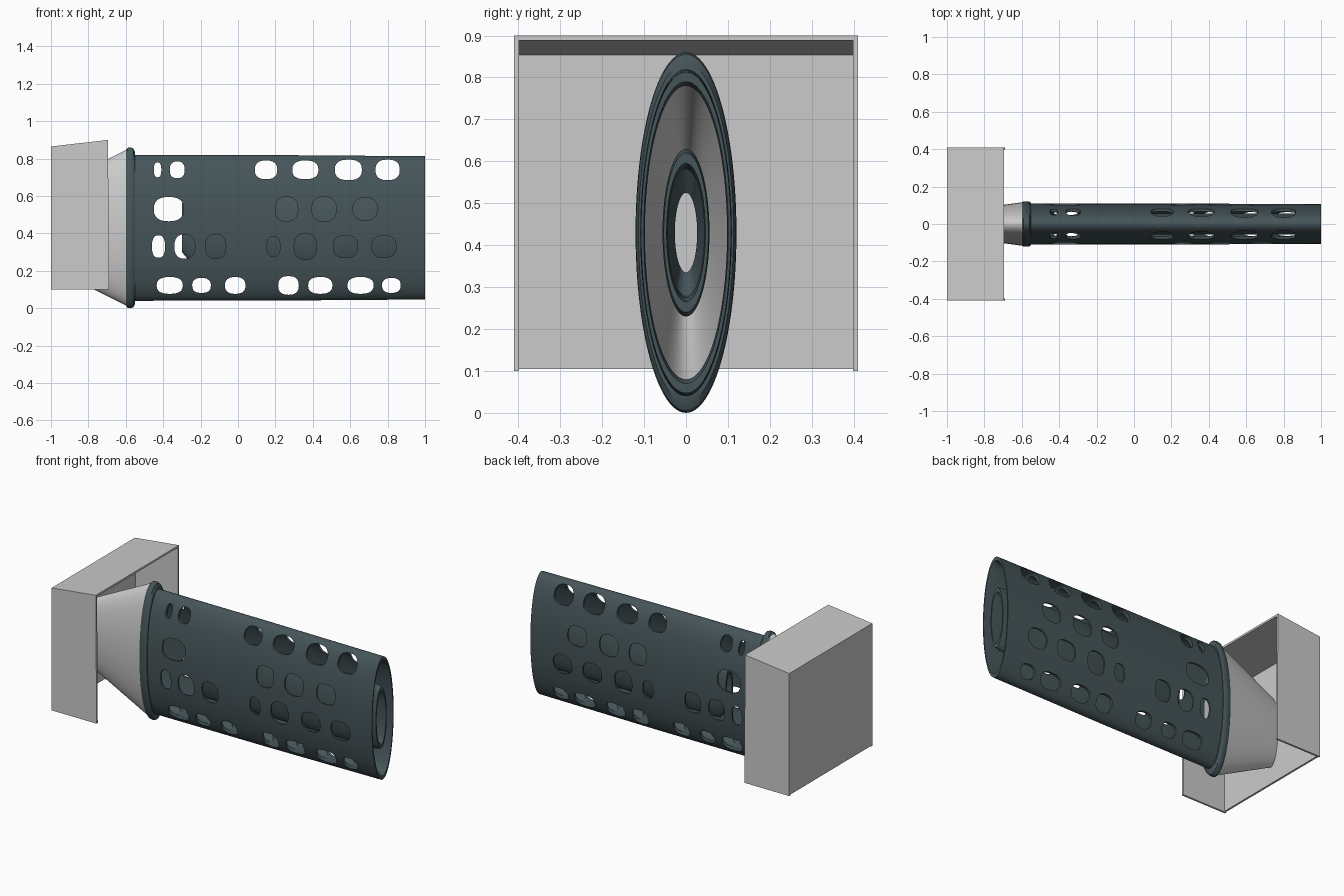
import bpy, bmesh, math

if "Cube" in bpy.data.objects:
    bpy.data.objects.remove(bpy.data.objects["Cube"])

CZ = 0.43       # height of the tube axis
SQUASH = 0.28   # width / height of the flattened sections


def material(name, col):
    m = bpy.data.materials.new(name)
    m.diffuse_color = (*col, 1)
    m.use_nodes = True
    m.node_tree.nodes["Principled BSDF"].inputs["Base Color"].default_value = m.diffuse_color
    return m


def finish(bm, name, mat=None, smooth=True):
    bmesh.ops.recalc_face_normals(bm, faces=bm.faces)
    me = bpy.data.meshes.new(name)
    bm.to_mesh(me)
    bm.free()
    ob = bpy.data.objects.new(name, me)
    bpy.context.collection.objects.link(ob)
    if mat:
        me.materials.append(mat)
    bpy.ops.object.select_all(action='DESELECT')
    bpy.context.view_layer.objects.active = ob
    ob.select_set(True)
    if smooth:
        bpy.ops.object.shade_smooth_by_angle(angle=math.radians(35))
    return ob


def lathe(name, profile, mat=None, n=96):
    """Spin a closed (x, radius) loop round the x axis, flattened in y."""
    bm = bmesh.new()
    rings = []
    for k in range(n):
        a = 2 * math.pi * k / n
        rings.append([bm.verts.new((x, r * SQUASH * math.cos(a), CZ + r * math.sin(a)))
                      for x, r in profile])
    p = len(profile)
    for k in range(n):
        a, b = rings[k], rings[(k + 1) % n]
        for i in range(p):
            j = (i + 1) % p
            bm.faces.new((a[i], a[j], b[j], b[i]))
    return finish(bm, name, mat)


dark = material("dark_metal", (0.06, 0.09, 0.1))

# Mounting housing: back, top and two sides, open at front and bottom
bm = bmesh.new()
W, T = 0.41, 0.012
xb, xf = -1.0, -0.69


def slab(pts_out, pts_in):
    a = [bm.verts.new(p) for p in pts_out]
    b = [bm.verts.new(p) for p in pts_in]
    bm.faces.new(a)
    bm.faces.new(b[::-1])
    for i in range(4):
        j = (i + 1) % 4
        bm.faces.new((a[i], b[i], b[j], a[j]))


for s in (-1, 1):
    side = [(xb, 0.1), (xf, 0.1), (xf - 0.005, 0.9), (xb, 0.865)]
    slab([(x, s * W, z) for x, z in side], [(x, s * (W - T), z) for x, z in side])
Wi = W - T
slab([(xb, -Wi, 0.865), (xf - 0.005, -Wi, 0.9), (xf - 0.005, Wi, 0.9), (xb, Wi, 0.865)],
     [(xb, -Wi, 0.865 - T), (xf - 0.005, -Wi, 0.9 - T), (xf - 0.005, Wi, 0.9 - T), (xb, Wi, 0.865 - T)])
back = [(-Wi, 0.105), (Wi, 0.105), (Wi, 0.865 - T), (-Wi, 0.865 - T)]
slab([(xb, y, z) for y, z in back], [(xb + T, y, z) for y, z in back])
finish(bm, "housing", smooth=False)

# Tapered neck between housing and tube
lathe("neck", [(-0.99, 0.22), (-0.6, 0.415), (-0.575, 0.425), (-0.575, 0.385), (-0.6, 0.38), (-0.99, 0.19)])

# Rounded collar ring
lathe("collar", [(-0.6, 0.415), (-0.59, 0.428), (-0.575, 0.43), (-0.56, 0.425), (-0.55, 0.405),
                 (-0.55, 0.37), (-0.595, 0.37)], dark)

# Outer perforated tube
tube = lathe("perforated_tube", [(-0.57, 0.39), (0.2, 0.389), (1.0, 0.383), (1.0, 0.36),
                                 (0.98, 0.35), (-0.57, 0.355)], dark)

# Rows of rounded holes, cut right through front and back: (x, width, height)
rows = {
    0.74: [(-0.43, .04, .08), (-0.325, .08, .09), (.15, .12, .10), (.36, .14, .10), (.59, .145, .11), (.80, .13, .11)],
    0.53: [(-0.37, .16, .13), (.26, .12, .13), (.46, .13, .13), (.68, .13, .12)],
    0.33: [(-0.425, .07, .12), (-0.285, .11, .13), (-0.12, .11, .13), (.19, .07, .11), (.36, .12, .14),
           (.575, .13, .12), (.78, .13, .12)],
    0.122: [(-0.365, .14, .09), (-0.195, .10, .08), (-0.015, .11, .09), (.27, .11, .10), (.44, .13, .09),
            (.655, .14, .09), (.82, .10, .08)],
}
bm = bmesh.new()
for z, holes in rows.items():
    for x, w, h in holes:
        ends = []
        for y in (-0.3, 0.3):
            loop = []
            for k in range(24):
                a = 2 * math.pi * k / 24
                c, s = math.cos(a), math.sin(a)
                loop.append(bm.verts.new((x + w / 2 * math.copysign(abs(c) ** 0.8, c), y,
                                          z + h / 2 * math.copysign(abs(s) ** 0.8, s))))
            ends.append(loop)
        a, b = ends
        bm.faces.new(a)
        bm.faces.new(b[::-1])
        for i in range(24):
            j = (i + 1) % 24
            bm.faces.new((a[i], b[i], b[j], a[j]))
cutter = finish(bm, "hole_cutter", smooth=False)
cutter.hide_render = True
mod = tube.modifiers.new("holes", 'BOOLEAN')
mod.operation = 'DIFFERENCE'
mod.solver = 'EXACT'
mod.object = cutter
bpy.context.view_layer.objects.active = tube
bpy.ops.object.modifier_apply(modifier=mod.name)
bpy.data.objects.remove(cutter)
bpy.ops.object.select_all(action='DESELECT')
tube.select_set(True)
bpy.ops.object.shade_smooth_by_angle(angle=math.radians(35))

# Inner barrel with a narrowed rear opening
lathe("inner_barrel", [(-0.3, 0.13), (-0.24, 0.2), (0.96, 0.2), (0.99, 0.19), (0.99, 0.165),
                       (0.95, 0.155), (-0.2, 0.15), (-0.24, 0.095), (-0.3, 0.095)], dark)
